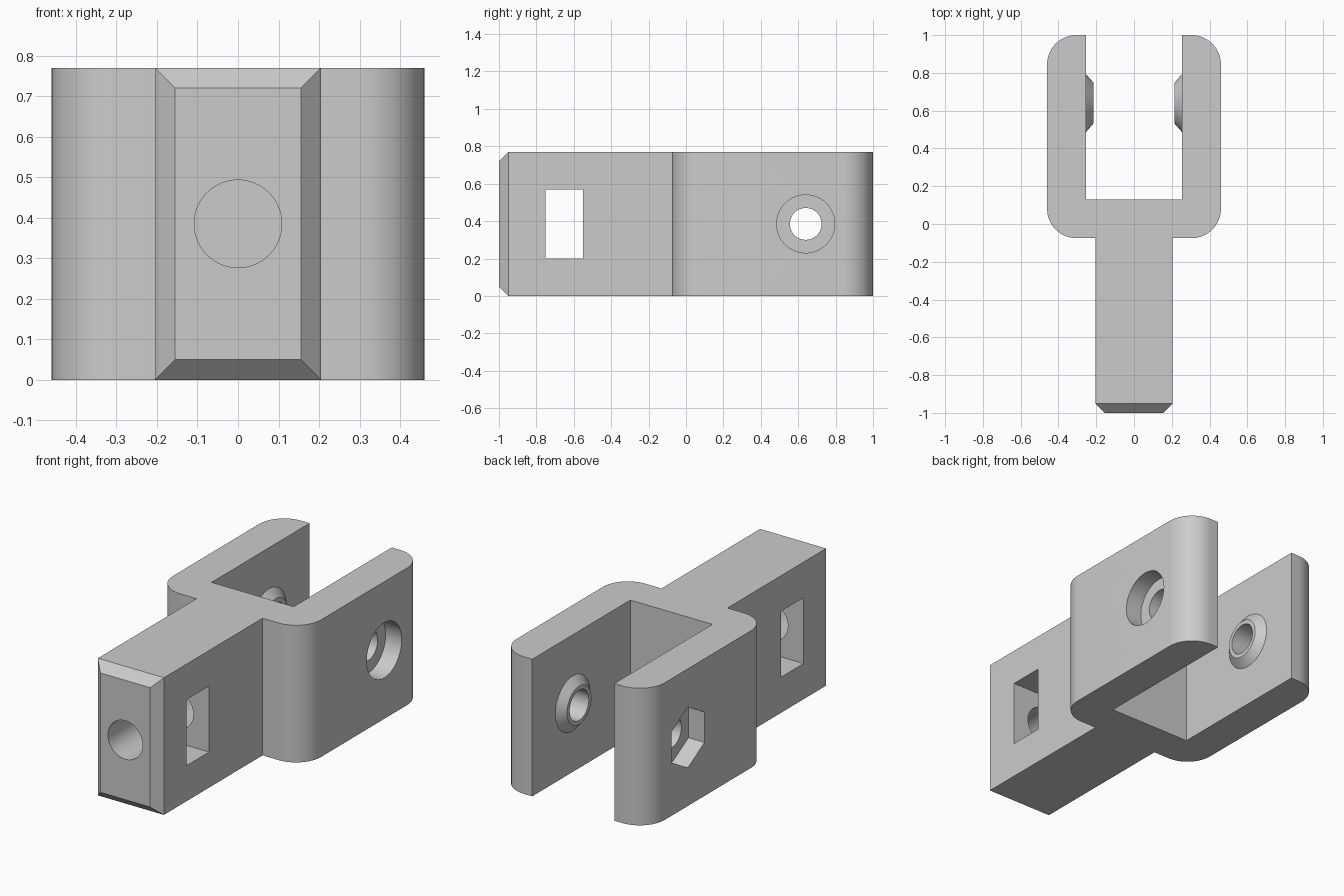
import bpy
import bmesh
from math import cos, sin, pi, radians
from mathutils import Matrix, Vector

cube = bpy.data.objects.get("Cube")
if cube:
    bpy.data.objects.remove(cube, do_unlink=True)

HEIGHT = 0.77
MID = HEIGHT / 2
STEM = 0.205            # half width of the stem
OUTER, INNER = 0.46, 0.255   # half widths of the fork
BACK, FRONT, SHOULDER, FLOOR = 1.0, -1.0, -0.075, 0.13
ROUND = 0.155           # fork corner radius
PIN_Y = 0.64            # cross pin position

grey = bpy.data.materials.new("plain grey")
grey.use_nodes = True
colour = (0.6, 0.6, 0.6, 1)
grey.diffuse_color = colour
grey.node_tree.nodes["Principled BSDF"].inputs["Base Color"].default_value = colour


def make_object(name, bm):
    bmesh.ops.recalc_face_normals(bm, faces=bm.faces)
    mesh = bpy.data.meshes.new(name)
    bm.to_mesh(mesh)
    bm.free()
    mesh.materials.append(grey)
    obj = bpy.data.objects.new(name, mesh)
    bpy.context.collection.objects.link(obj)
    return obj


def rod(name, start, end, r1, r2=None, sides=64):
    """Cylinder, cone or prism between two points."""
    start, end = Vector(start), Vector(end)
    axis = end - start
    turn = Vector((0, 0, 1)).rotation_difference(axis).to_matrix().to_4x4()
    if sides == 6:      # corners of the nut pocket point along y
        turn = turn @ Matrix.Rotation(radians(90), 4, "Z")
    bm = bmesh.new()
    bmesh.ops.create_cone(bm, cap_ends=True, segments=sides, radius1=r1,
                          radius2=r1 if r2 is None else r2, depth=axis.length,
                          matrix=Matrix.Translation((start + end) / 2) @ turn)
    return make_object(name, bm)


def box(name, low, high):
    low, high = Vector(low), Vector(high)
    bm = bmesh.new()
    bmesh.ops.create_cube(bm, size=1, matrix=Matrix.Translation((low + high) / 2)
                          @ Matrix.Diagonal((*(high - low), 1)))
    return make_object(name, bm)


def arc(cx, cy, start, steps=16):
    return [(cx + ROUND * cos(start + pi / 2 * i / steps),
             cy + ROUND * sin(start + pi / 2 * i / steps)) for i in range(steps + 1)]


# Fork and stem outline, mirrored across x
half = [(STEM, FRONT), (STEM, SHOULDER)]
half += arc(OUTER - ROUND, SHOULDER + ROUND, -pi / 2)
half += arc(OUTER - ROUND, BACK - ROUND, 0)
half += [(INNER, BACK), (INNER, FLOOR)]
outline = half + [(-x, y) for x, y in reversed(half)]

bm = bmesh.new()
base = bm.faces.new([bm.verts.new((x, y, 0)) for x, y in outline])
top = bmesh.ops.extrude_face_region(bm, geom=[base])
bmesh.ops.translate(bm, vec=(0, 0, HEIGHT),
                    verts=[g for g in top["geom"] if isinstance(g, bmesh.types.BMVert)])
# Chamfer around the stem end
end_edges = [e for e in bm.edges if all(v.co.y < FRONT + 0.001 for v in e.verts)]
bmesh.ops.bevel(bm, geom=end_edges, offset=0.05, segments=1, affect="EDGES")
body = make_object("fork_bracket", bm)

# Tapered bosses inside the fork, then the pockets and holes
steps = []
for side in (1, -1):
    steps.append((rod("boss", (side * 0.275, PIN_Y, MID), (side * 0.215, PIN_Y, MID),
                      0.178, 0.108), "UNION"))
steps += [(c, "DIFFERENCE") for c in (
    rod("pin_hole", (-0.6, PIN_Y, MID), (0.6, PIN_Y, MID), 0.085),
    rod("bolt_head_pocket", (0.36, PIN_Y, MID), (0.6, PIN_Y, MID), 0.155),
    rod("nut_pocket", (-0.36, PIN_Y, MID), (-0.6, PIN_Y, MID), 0.17, sides=6),
    rod("stem_bore", (0, -1.1, MID), (0, -0.2, MID), 0.108),
    box("stem_slot", (-0.4, -0.75, 0.2), (0.4, -0.55, 0.57)))]

for tool, operation in steps:
    mod = body.modifiers.new(tool.name, "BOOLEAN")
    mod.operation = operation
    mod.solver = "EXACT"
    mod.object = tool
    tool.hide_render = True

# Bake the booleans and drop the helpers
bpy.context.view_layer.update()
graph = bpy.context.evaluated_depsgraph_get()
result = bpy.data.meshes.new_from_object(body.evaluated_get(graph))
body.modifiers.clear()
body.data = result
result.materials.clear()
result.materials.append(grey)
for poly in result.polygons:
    poly.material_index = 0
for tool, operation in steps:
    bpy.data.objects.remove(tool, do_unlink=True)

bpy.ops.object.select_all(action="DESELECT")
body.select_set(True)
bpy.context.view_layer.objects.active = body
bpy.ops.object.shade_smooth_by_angle(angle=radians(30))
